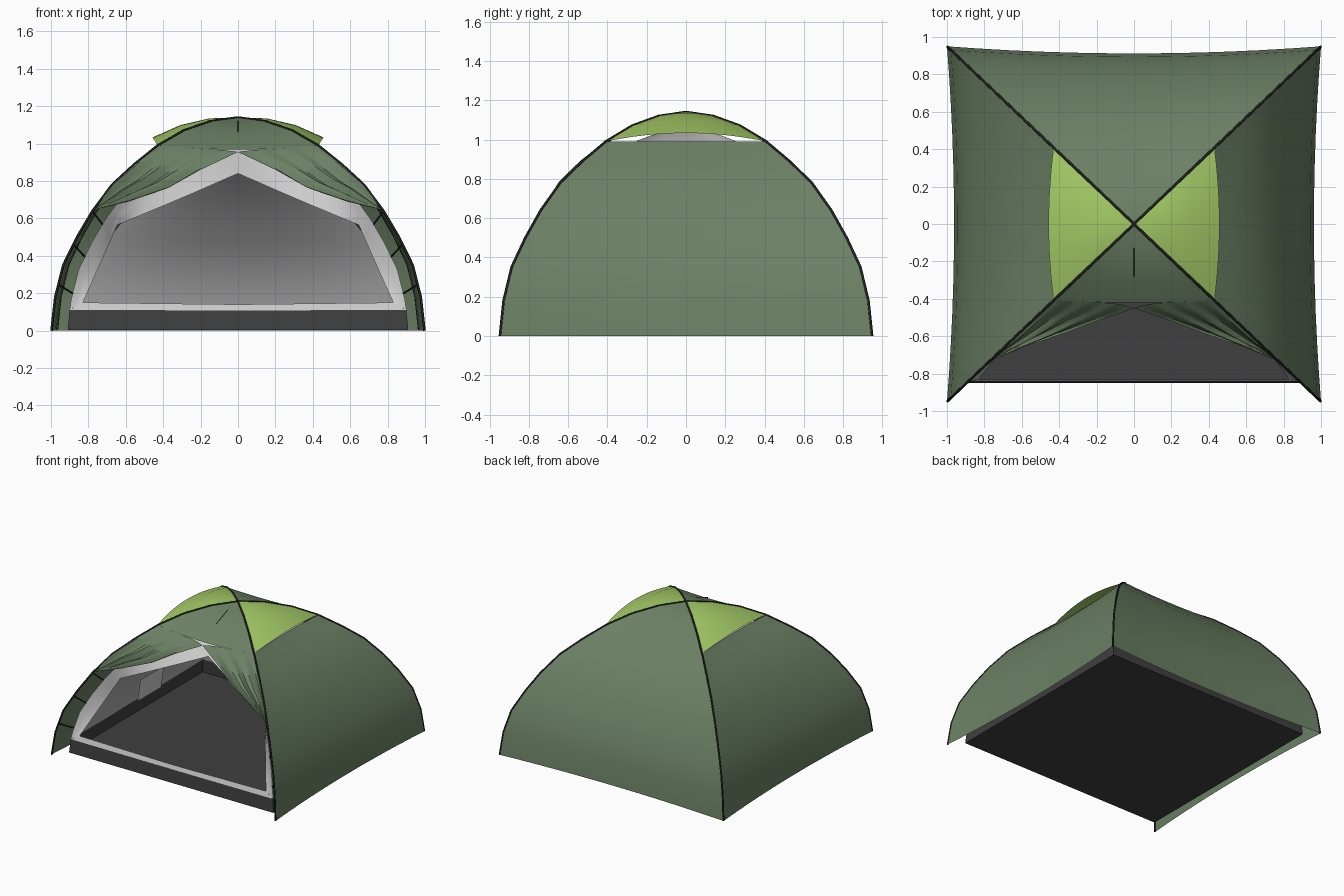
import bpy, bmesh, math
from mathutils import Vector

if "Cube" in bpy.data.objects:
    bpy.data.objects.remove(bpy.data.objects["Cube"])

# Pole arc: (fraction of the way to the corner, height)
ARC = [(1, 0), (.98, .18), (.937, .35), (.863, .5), (.78, .64), (.675, .78),
       (.555, .89), (.43, .99), (.29, 1.07), (.145, 1.12), (0, 1.14)]
INNER_ARC = [(.99, .118)] + ARC[1:]
US = [i / 6 - 1 for i in range(13)]


def material(name, rgb):
    m = bpy.data.materials.new(name)
    m.diffuse_color = (*rgb, 1)
    m.use_nodes = True
    m.node_tree.nodes["Principled BSDF"].inputs["Base Color"].default_value = m.diffuse_color
    return m


GREEN = material("fly_green", (.15, .22, .13))
LIME = material("vent_lime", (.36, .58, .13))
DARK = material("floor_dark", (.05, .05, .05))
BLACK = material("pole_black", (.012, .014, .012))
LIGHT = material("trim_light", (.62, .62, .62))
GREY = material("lining_grey", (.42, .42, .42))


def finish(bm, name, mat, angle=40):
    bmesh.ops.remove_doubles(bm, verts=bm.verts, dist=.0005)
    me = bpy.data.meshes.new(name)
    bm.to_mesh(me)
    bm.free()
    ob = bpy.data.objects.new(name, me)
    bpy.context.collection.objects.link(ob)
    me.materials.append(mat)
    bpy.ops.object.select_all(action='DESELECT')
    ob.select_set(True)
    bpy.context.view_layer.objects.active = ob
    bpy.ops.object.shade_smooth_by_angle(angle=math.radians(angle))
    return ob


def sheet(name, rows, mat, mirror=False, angle=40):
    """Cloth through rows of points, optionally mirrored in x."""
    bm = bmesh.new()
    for s in ((1, -1) if mirror else (1,)):
        grid = [[bm.verts.new((p[0] * s, p[1], p[2])) for p in r] for r in rows]
        for a, b in zip(grid, grid[1:]):
            for j in range(len(a) - 1):
                q = [a[j], a[j + 1], b[j + 1], b[j]]
                bm.faces.new(q if s > 0 else q[::-1])
    bmesh.ops.remove_doubles(bm, verts=bm.verts, dist=.0005)
    bmesh.ops.recalc_face_normals(bm, faces=bm.faces)
    return finish(bm, name, mat, angle)


def tube(name, pts, r):
    cu = bpy.data.curves.new(name, 'CURVE')
    cu.dimensions = '3D'
    cu.bevel_depth = r
    cu.bevel_resolution = 1
    cu.use_fill_caps = True
    sp = cu.splines.new('POLY')
    sp.points.add(len(pts) - 1)
    for p, c in zip(sp.points, pts):
        p.co = (*c, 1)
    cu.materials.append(BLACK)
    bpy.context.collection.objects.link(bpy.data.objects.new(name, cu))


def sample(pts, f):
    """Point at fraction f along a list of evenly weighted points."""
    x = f * (len(pts) - 1)
    i = min(int(x), len(pts) - 2)
    return Vector(pts[i]).lerp(Vector(pts[i + 1]), x - i)


def wall(arc, w, d, h, sag, side, lift=(0, 0)):
    """Rows of a panel stretched between two neighbouring poles."""
    rows = []
    for t, z in arc:
        row = []
        for u in US:
            k = 1 - u * u
            inset = sag(t) * k - lift[0] * k * t / .43
            zz = z * h + lift[1] * k * t / .43
            if side in ('left', 'right'):
                s = 1 if side == 'right' else -1
                row.append((s * (w * t - inset), d * t * u, zz))
            else:
                s = 1 if side == 'back' else -1
                row.append((w * t * u, s * (d * t - inset), zz))
        rows.append(row)
    return rows


fly_sag = lambda t: .038 * t
inner_sag = lambda t: .6 * t * (1 - t)

# Outer fly: back, sides and lime roof vents
sheet("fly_back", wall(ARC, 1, .95, 1, fly_sag, 'back'), GREEN)
for side in ('left', 'right'):
    sheet("fly_" + side, wall(ARC[:8], 1, .95, 1, fly_sag, side), GREEN)
    sheet("roof_vent_" + side,
          wall(ARC[7:], 1, .95, 1, lambda t: 0, side, (.027, .043)), LIME)

# Front of the fly: roof triangle and creased door gathered to the poles
sheet("fly_front_top", wall(ARC[7:], 1, .95, 1, lambda t: 0, 'front', (.012, -.022)), GREEN)
pole_edge = [(t, -.95 * t, z) for t, z in ARC[4:8]][::-1]
hem = [(0, -.45, .955), (.2, -.52, .86), (.36, -.58, .77), (.58, -.655, .695), (.775, -.735, .645)]
rows = []
for i in range(13):
    s = i / 12
    o, e = sample(pole_edge, s), sample(hem, s)
    row = []
    for j in range(15):
        v = j / 14
        p = o.lerp(e, v)
        fold = .012 * math.sin(v * 6 * math.pi) * math.sin(math.pi * s)
        sagging = -.03 * math.sin(math.pi * v) * s * (1 - s)
        if i == 0:    # meet the roof triangle's lower edge
            k = 1 - (1 - v) ** 2
            p = Vector((.43 * (1 - v), -.4085 - .012 * k - .03 * v ** 6, .99 - .022 * k - .013 * v ** 6))
        row.append(p + Vector((0, -fold * .6, fold + sagging)))
    rows.append(row)
sheet("fly_front_door", rows, GREEN, mirror=True)
tube("door_tie", [(0, -.13, 1.121), (0, -.28, 1.063)], .002)

# Crossing poles
for s, name in ((1, "pole_a"), (-1, "pole_b")):
    half = [(t, t * .95, z) for t, z in ARC]
    pts = half + [(-x, -y, z) for x, y, z in half[-2::-1]]
    tube(name, [(x * s * .997, y * .997, z) for x, y, z in pts], .007)

# Floor tub
bm = bmesh.new()
low = [bm.verts.new((x * .91, y * .85, .003)) for x, y in ((-1, -1), (1, -1), (1, 1), (-1, 1))]
high = [bm.verts.new((v.co.x * .99, v.co.y * .99, .11)) for v in low]
bm.faces.new(low[::-1])
for i in range(4):
    k = (i + 1) % 4
    bm.faces.new((low[i], low[k], high[k], high[i]))
finish(bm, "floor_tub", DARK)

# Inner tent walls
for side in ('back', 'left', 'right'):
    sheet("inner_" + side, wall(INNER_ARC, .91, .85, .93, inner_sag, side), GREY)

# Inner front with its open doorway, and the sill below
ridge = [(.91 * t, -.85 * t, .93 * z) for t, z in INNER_ARC]
door = [(.83, -.83, .15), (.74, -.71, .35), (.645, -.575, .565), (.32, -.47, .70), (0, -.38, .84)]
rows = []
for i, r in enumerate(ridge):
    e = sample(door, i / 10)
    rows.append([Vector(r).lerp(e, v / 3) for v in range(4)])
sheet("inner_front", rows, LIGHT, mirror=True)
sheet("door_sill", [[(-.9, -.842, .11), (0, -.842, .108), (.9, -.842, .11)],
                    [(-.83, -.83, .15), (0, -.83, .14), (.83, -.83, .15)]], LIGHT)

# Wall pockets and the toggles joining inner tent to poles
for s, name in ((-1, "left"), (1, "right")):
    sheet("pocket_" + name, [[(s * .825, y, .15), (s * .80, y, .33)] for y in (-.1, .2)], LIGHT)
    for n, (f, g) in enumerate(((.40, .38), (.275, .25), (.14, .12))):
        o = sample([(t, -.95 * t, z) for t, z in ARC], f)
        e = sample(ridge, g)
        tube("toggle_%s_%d" % (name, n), [(o.x * s, o.y, o.z), (e.x * s, e.y, e.z)], .005)
